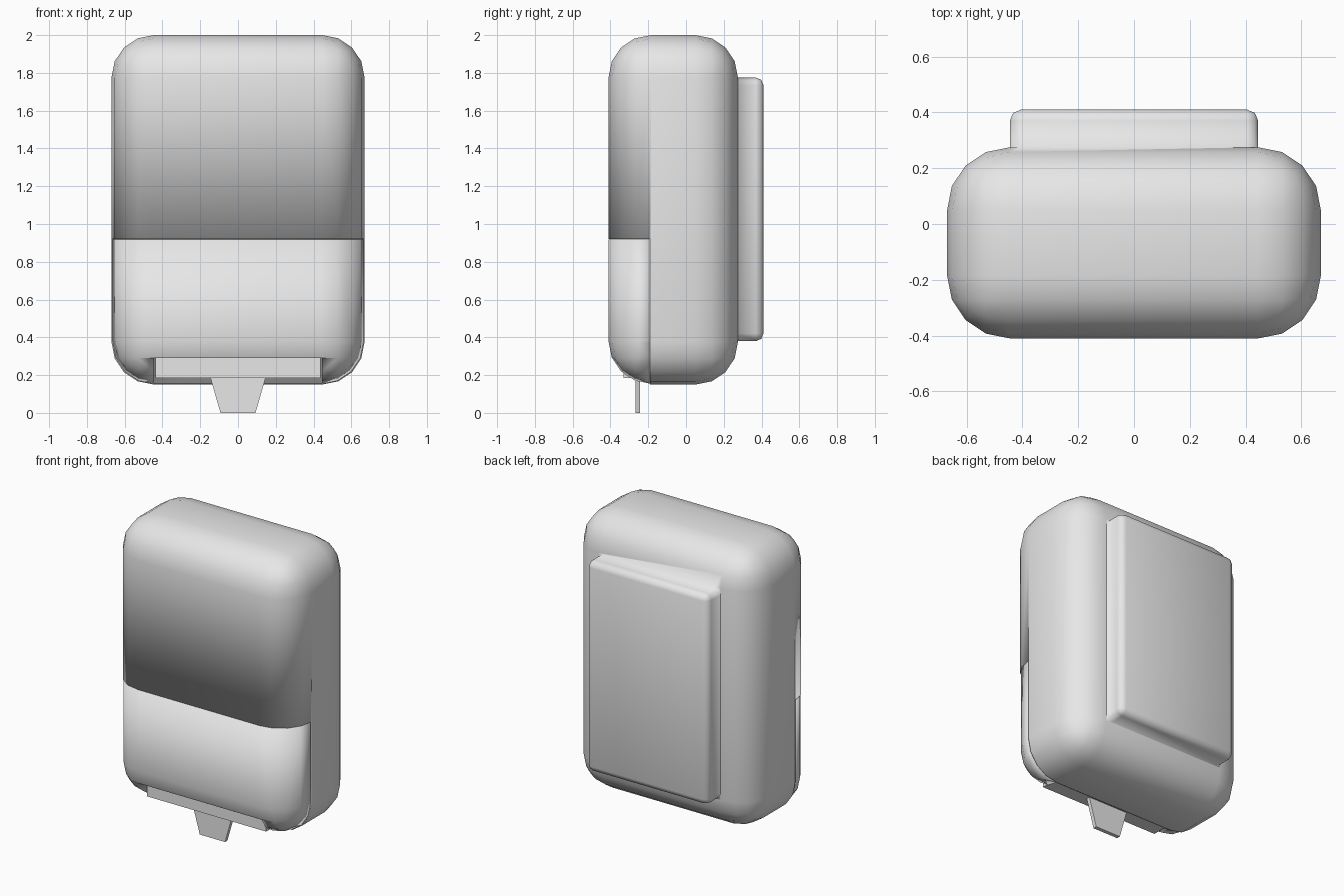
import bpy
import bmesh
from mathutils import Vector

cube = bpy.data.objects.get("Cube")
if cube:
    bpy.data.objects.remove(cube, do_unlink=True)

grey = bpy.data.materials.new("light_grey_plastic")
grey.use_nodes = True
grey.diffuse_color = (0.8, 0.8, 0.8, 1)
grey.node_tree.nodes["Principled BSDF"].inputs["Base Color"].default_value = (0.8, 0.8, 0.8, 1)


def box(name, low, high, radius=0, segments=4, smooth=True):
    """Box between two corners, with optionally rounded edges."""
    low, high = Vector(low), Vector(high)
    bm = bmesh.new()
    bmesh.ops.create_cube(bm, size=1)
    for v in bm.verts:
        v.co = (low + high) / 2 + v.co * (high - low)
    if radius:
        bmesh.ops.bevel(bm, geom=bm.edges[:], offset=radius, segments=segments,
                        profile=0.5, affect='EDGES')
    for f in bm.faces:
        f.smooth = smooth
    mesh = bpy.data.meshes.new(name)
    bm.to_mesh(mesh)
    bm.free()
    mesh.materials.append(grey)
    ob = bpy.data.objects.new(name, mesh)
    bpy.context.collection.objects.link(ob)
    return ob


def combine(ob, other, operation):
    """Apply a boolean and discard the second solid."""
    mod = ob.modifiers.new(operation.title(), 'BOOLEAN')
    mod.operation = operation
    mod.solver = 'EXACT'
    mod.object = other
    bpy.context.view_layer.objects.active = ob
    bpy.ops.object.modifier_apply(modifier=mod.name)
    bpy.data.objects.remove(other, do_unlink=True)


# Housing with its wall mount, cut away where the front panel sits
housing = box("housing", (-0.67, -0.41, 0.15), (0.67, 0.275, 2.0), 0.225)
mount = box("wall_mount", (-0.445, 0.1, 0.38), (0.445, 0.41, 1.775), 0.04, 2)
combine(housing, mount, 'UNION')
cutter = box("panel_space", (-1, -1, -1), (1, -0.19, 0.92))
combine(housing, cutter, 'DIFFERENCE')

# Lower front panel, with a slot along its bottom edge
panel = box("front_panel", (-0.665, -0.41, 0.153), (0.665, 0.27, 1.95), 0.225)
cutter = box("panel_bounds", (-1, -1, -1), (1, -0.188, 0.918))
combine(panel, cutter, 'INTERSECT')
cutter = box("slot_space", (-0.445, -1, -1), (0.445, -0.2, 0.29))
combine(panel, cutter, 'DIFFERENCE')

# Bar in the slot that carries the lever
box("lever_bar", (-0.437, -0.33, 0.185), (0.437, -0.18, 0.292), smooth=False)

# Tapered push lever
lever = box("push_lever", (-0.147, -0.268, 0), (0.147, -0.243, 0.19), smooth=False)
for v in lever.data.vertices:
    if v.co.z < 0.1:
        v.co.x *= 0.63
